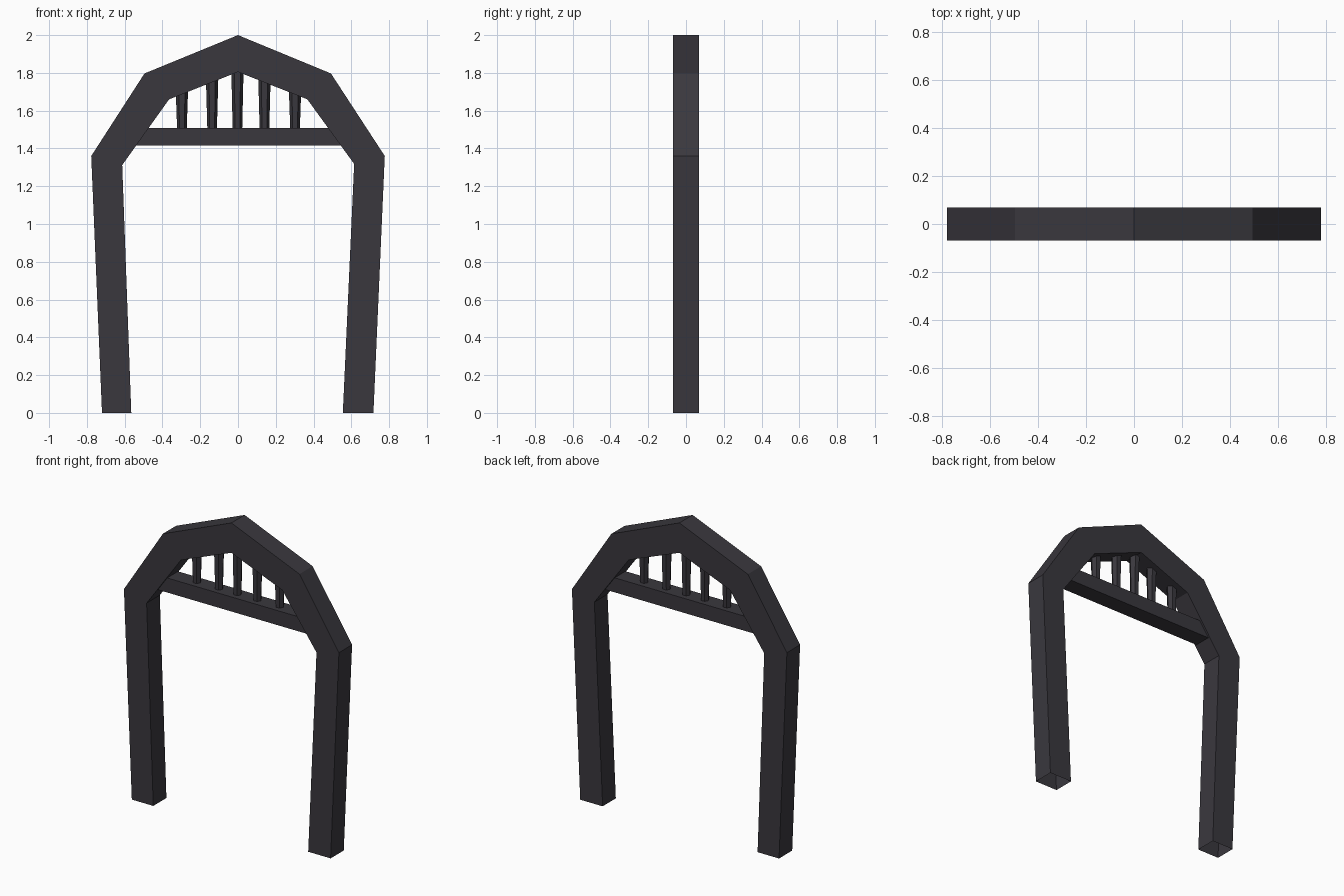
import bpy, bmesh, math
from mathutils import Matrix

if "Cube" in bpy.data.objects:
    bpy.data.objects.remove(bpy.data.objects["Cube"])

mat = bpy.data.materials.new("charcoal")
mat.diffuse_color = (0.042, 0.039, 0.048, 1)
mat.use_nodes = True
mat.node_tree.nodes["Principled BSDF"].inputs["Base Color"].default_value = mat.diffuse_color


def finish(bm, name):
    bmesh.ops.recalc_face_normals(bm, faces=bm.faces[:])
    me = bpy.data.meshes.new(name)
    bm.to_mesh(me)
    bm.free()
    me.materials.append(mat)
    ob = bpy.data.objects.new(name, me)
    bpy.context.collection.objects.link(ob)
    return ob


# Arch frame: rectangular section swept along outer / inner profiles, open feet
outer = [(-0.72, 0), (-0.777, 1.36), (-0.495, 1.797), (0, 2.0),
         (0.492, 1.797), (0.777, 1.36), (0.717, 0)]
inner = [(-0.565, 0), (-0.613, 1.312), (-0.365, 1.66), (0, 1.805),
         (0.367, 1.66), (0.615, 1.318), (0.555, 0)]
D = 0.068
bm = bmesh.new()
rings = []
for (ox, oz), (ix, iz) in zip(outer, inner):
    rings.append([bm.verts.new(p) for p in
                  ((ox, -D, oz), (ox, D, oz), (ix, D, iz), (ix, -D, iz))])
for a, b in zip(rings, rings[1:]):
    for i in range(4):
        j = (i + 1) % 4
        bm.faces.new((a[i], a[j], b[j], b[i]))
finish(bm, "arch_frame")

# Crossbar, set slightly back from the arch faces
bm = bmesh.new()
bmesh.ops.create_cube(bm, size=1)
bmesh.ops.transform(bm, verts=bm.verts[:],
                    matrix=Matrix.Translation((0.002, 0, 1.462)) @ Matrix.Diagonal((1.095, 0.112, 0.095, 1)))
finish(bm, "crossbar")

# Tapered six-sided balusters, wider at the top
z0 = 1.49
for n, (x, z1) in enumerate([(-0.297, 1.72), (-0.137, 1.78), (-0.003, 1.84),
                             (0.14, 1.78), (0.302, 1.72)]):
    bm = bmesh.new()
    bmesh.ops.create_cone(bm, cap_ends=True, segments=6, radius1=0.025, radius2=0.033,
                          depth=z1 - z0)
    # put corners on the x axis so a flat side faces front
    if not any(abs(v.co.y) < 1e-4 for v in bm.verts):
        bmesh.ops.rotate(bm, verts=bm.verts[:], matrix=Matrix.Rotation(math.pi / 6, 3, 'Z'))
    bmesh.ops.translate(bm, verts=bm.verts[:], vec=(x, 0, (z0 + z1) / 2))
    finish(bm, f"baluster_{n + 1}")
